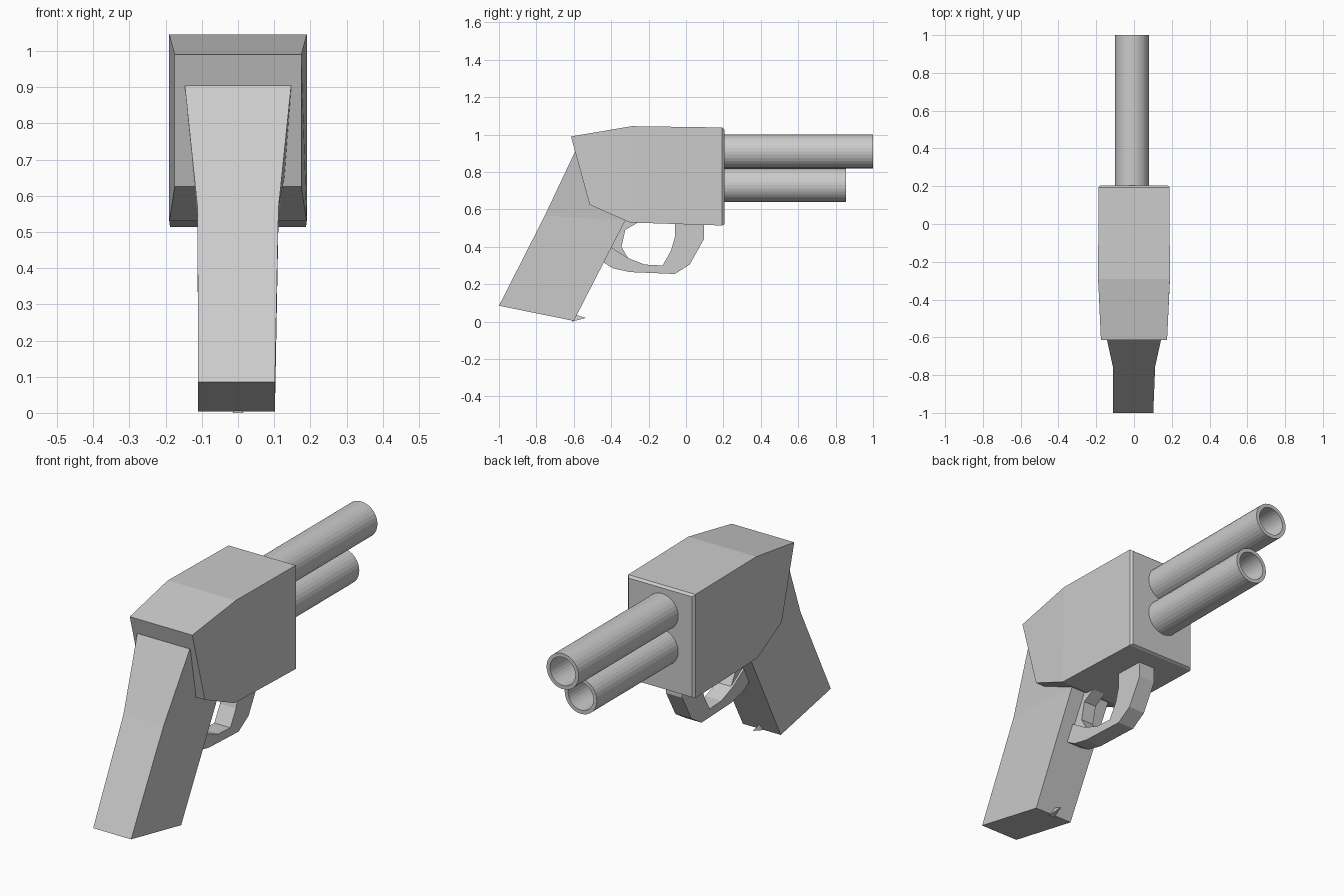
import bpy, bmesh
from math import cos, sin, tau

if "Cube" in bpy.data.objects:
    bpy.data.objects.remove(bpy.data.objects["Cube"])


def make_object(name, verts, faces):
    mesh = bpy.data.meshes.new(name)
    bm = bmesh.new()
    vs = [bm.verts.new(v) for v in verts]
    for f in faces:
        bm.faces.new([vs[i] for i in f])
    bmesh.ops.recalc_face_normals(bm, faces=bm.faces)
    bm.to_mesh(mesh)
    bm.free()
    obj = bpy.data.objects.new(name, mesh)
    bpy.context.collection.objects.link(obj)
    return obj


def skin(name, rings, caps=True):
    """Join equally sized closed rings with quads."""
    n = len(rings[0])
    verts = [p for ring in rings for p in ring]
    faces = [(r * n + i, r * n + (i + 1) % n, (r + 1) * n + (i + 1) % n, (r + 1) * n + i)
             for r in range(len(rings) - 1) for i in range(n)]
    if caps:
        last = (len(rings) - 1) * n
        faces += [tuple(range(n)), tuple(range(last, last + n))]
    return make_object(name, verts, faces)


def box_ring(a, b, half, x=0.0):
    """Rectangle across x between two (y, z) points."""
    return [(x - half, *a), (x + half, *a), (x + half, *b), (x - half, *b)]


def tube(name, x, z, y0, y1, radius, bore, sides=32):
    def ring(r, y):
        return [(x + r * cos(tau * i / sides), y, z + r * sin(tau * i / sides))
                for i in range(sides)]
    return skin(name, [ring(radius, y0), ring(radius, y1), ring(bore, y1), ring(bore, y0 + 0.02)])


def strip(name, outer, inner, half):
    """Bent bar whose section runs between matching (y, z) points."""
    return skin(name, [box_ring(o, i, half) for o, i in zip(outer, inner)])


# Receiver block, tapered at the rear with a chamfered muzzle face
skin("receiver", [
    box_ring((-0.615, 0.99), (-0.515, 0.625), 0.175),
    box_ring((-0.29, 1.045), (-0.30, 0.53), 0.19),
    box_ring((0.193, 1.038), (0.193, 0.514), 0.188),
    box_ring((0.205, 1.028), (0.205, 0.52), 0.178)])

# Raked grip, flaring where it enters the receiver
skin("grip", [
    box_ring((-1.0, 0.085), (-0.60, 0.004), 0.106, -0.004),
    box_ring((-0.755, 0.567), (-0.325, 0.54), 0.112),
    box_ring((-0.595, 0.905), (-0.25, 0.75), 0.147)])

# Small spur at the toe of the grip
make_object("grip_spur",
            [(-0.015, -0.61, 0.0), (0.015, -0.61, 0.0), (0.0, -0.585, 0.035), (0.0, -0.535, 0.02)],
            [(0, 1, 2), (0, 1, 3), (1, 2, 3), (2, 0, 3)])

# Hollow barrels, the lower one shorter
tube("upper_barrel", -0.01, 0.91, 0.19, 1.0, 0.09, 0.071)
tube("lower_barrel", -0.01, 0.73, 0.19, 0.855, 0.09, 0.071)

# Trigger guard
strip("trigger_guard",
      [(0.095, 0.54), (0.095, 0.44), (0.02, 0.305), (-0.06, 0.255),
       (-0.30, 0.265), (-0.39, 0.285), (-0.47, 0.335)],
      [(-0.06, 0.54), (-0.06, 0.45), (-0.08, 0.38), (-0.125, 0.30),
       (-0.22, 0.305), (-0.31, 0.34), (-0.42, 0.41)], 0.045)

# Trigger
strip("trigger",
      [(-0.24, 0.54), (-0.325, 0.49), (-0.345, 0.40), (-0.31, 0.34), (-0.26, 0.31)],
      [(-0.35, 0.54), (-0.38, 0.49), (-0.40, 0.40), (-0.36, 0.32), (-0.29, 0.285)], 0.035)
